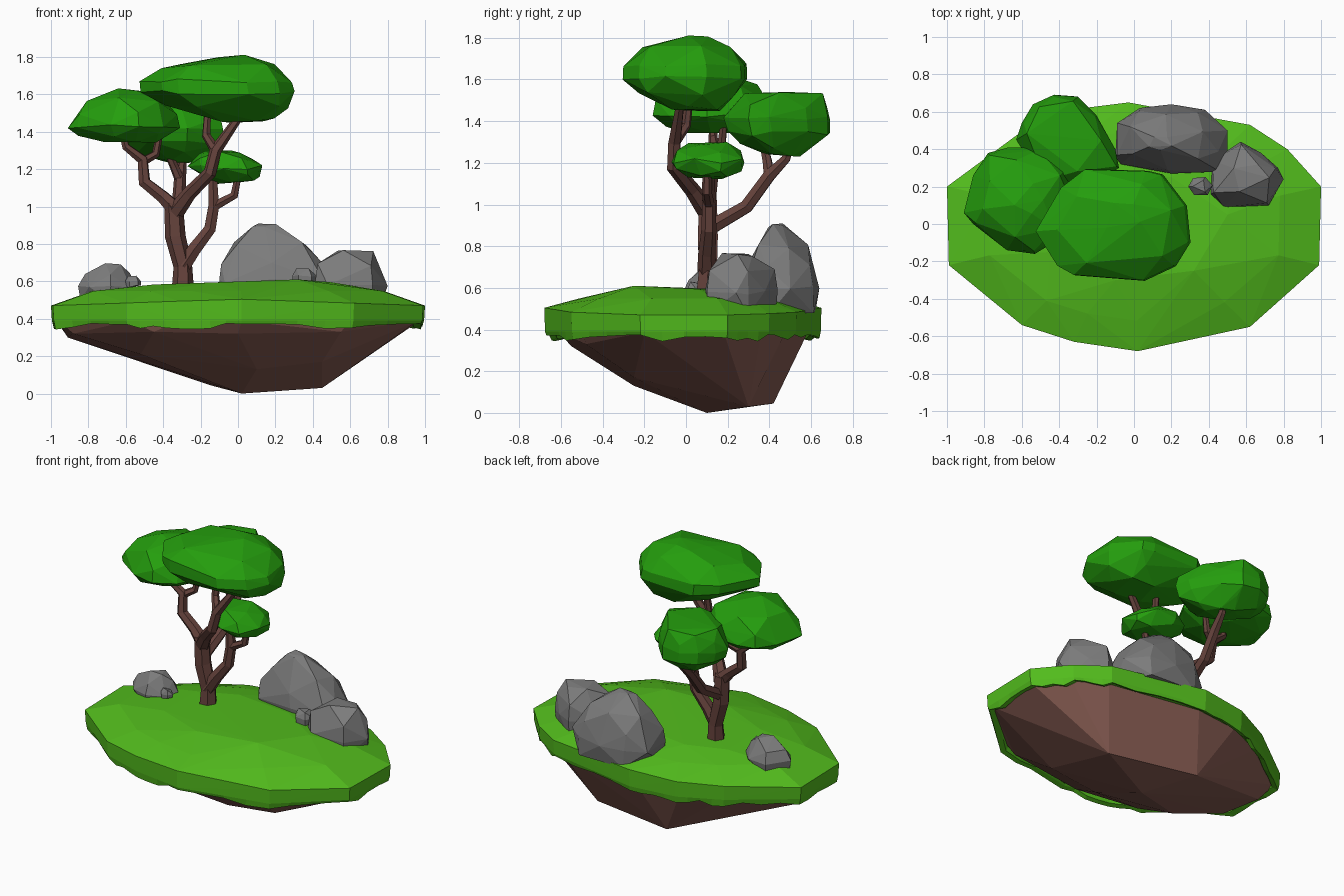
import bpy, bmesh, random
from mathutils import Vector

random.seed(4)


def material(name, rgb):
    m = bpy.data.materials.new(name)
    m.diffuse_color = (*rgb, 1)
    return m


LEAF = material("leaf_green", (0.018, 0.34, 0.004))
GRASS = material("grass_green", (0.085, 0.5, 0.012))
SOIL = material("soil_brown", (0.25, 0.11, 0.088))
BARK = material("bark_brown", (0.13, 0.055, 0.045))
STONE = material("stone_grey", (0.2, 0.2, 0.2))


def finish(name, bm, mat):
    bmesh.ops.recalc_face_normals(bm, faces=bm.faces)
    me = bpy.data.meshes.new(name)
    bm.to_mesh(me)
    bm.free()
    ob = bpy.data.objects.new(name, me)
    bpy.context.collection.objects.link(ob)
    me.materials.append(mat)
    return ob


def hull(name, points, mat):
    bm = bmesh.new()
    for p in points:
        bm.verts.new(p)
    res = bmesh.ops.convex_hull(bm, input=bm.verts)
    loose = {v for v in res["geom_interior"] if isinstance(v, bmesh.types.BMVert)}
    bmesh.ops.delete(bm, geom=list(loose), context="VERTS")
    return finish(name, bm, mat)


def blob(name, outline, levels, mat=STONE, jitter=0.012):
    """Faceted lump: plan outline repeated at levels of (z, scale, dx, dy)."""
    n = len(outline)
    cx = sum(p[0] for p in outline) / n
    cy = sum(p[1] for p in outline) / n
    pts = []
    for k, (z, s, dx, dy) in enumerate(levels):
        for i, (x, y) in enumerate(outline):
            if s < 0.96 and (i + k) % 2:      # fewer, larger facets away from the waist
                continue
            pts.append((cx + dx + (x - cx) * s, cy + dy + (y - cy) * s,
                        z + random.uniform(-jitter, jitter)))
    return hull(name, pts, mat)


# Grass slab with a low dome on top
rim = [(-1, .2), (-.99, -.22), (-.6, -.54), (-.32, -.63), (.02, -.68), (.62, -.55), (.99, -.22),
       (1, .2), (.82, .4), (.62, .53), (-.03, .65), (-.35, .61), (-.62, .48)]
pts = []
for x, y in rim:
    z = .505 - .035 * abs(x)
    pts += [(x, y, z), (x * .995, y * .995, .39), (x * .78, y * .76, .548)]
pts += [(-.45, -.15, .583), (-.1, -.3, .595), (.32, -.25, .61), (.5, .05, .595),
        (.2, .25, .59), (-.2, .3, .585), (-.45, .2, .58)]
hull("grass_top", pts, GRASS)

# Ragged fringe hanging below the slab
bm = bmesh.new()
rings = []
for i, (x, y) in enumerate(rim):
    a, b = Vector((x, y, 0)), Vector((*rim[(i + 1) % len(rim)], 0))
    for k in range(4):
        p = a.lerp(b, k / 4)
        zb = random.uniform(.34, .378)
        rings.append([bm.verts.new((p.x * s, p.y * s, z))
                      for s, z in ((.995, .39), (.985, zb), (.945, zb + .01), (.93, .39))])
for i, r in enumerate(rings):
    q = rings[(i + 1) % len(rings)]
    for j in range(3):
        bm.faces.new((r[j], q[j], q[j + 1], r[j + 1]))
finish("grass_fringe", bm, GRASS)

# Soil underside tapering to an off-centre keel
pts = [(x * .97, y * .9, .388) for x, y in rim] + [
    (-.91, .1, .30), (-.88, -.2, .32), (-.52, -.25, .21), (-.5, .25, .2),
    (.02, .1, 0), (.45, .3, .03), (-.15, .42, .045), (.1, -.25, .13), (.45, -.25, .17),
    (0, -.55, .32), (-.45, -.5, .33), (.55, -.48, .33)]
hull("soil_base", pts, SOIL)

# Tree: trunk and branches as tapered six-sided tubes (x, y, z, radius)
limbs = [
    [(-.295, .1, .55, .06), (-.295, .105, .68, .05), (-.335, .105, .84, .055), (-.345, .105, 1.02, .05)],
    [(-.295, .1, .68, .046), (-.235, .1, .77, .041), (-.15, .11, .88, .036), (-.13, .11, 1.0, .033),
     (-.135, .11, 1.16, .026)],
    [(-.13, .11, 1.0, .028), (-.02, .1, 1.06, .024), (0, .1, 1.16, .02)],
    [(-.34, .1, .99, .046), (-.4, .11, 1.05, .037), (-.5, .12, 1.13, .035), (-.51, .14, 1.25, .031),
     (-.6, .13, 1.32, .022), (-.62, .13, 1.4, .018)],
    [(-.51, .14, 1.24, .026), (-.44, .17, 1.28, .023), (-.42, .18, 1.38, .018)],
    [(-.335, .1, .97, .048), (-.26, .03, 1.07, .038), (-.15, -.06, 1.18, .035), (-.12, -.055, 1.3, .033),
     (0, -.03, 1.47, .022)],
    [(-.12, -.055, 1.3, .028), (-.17, 0, 1.38, .024), (-.16, .02, 1.54, .019)],
    [(-.335, .1, .88, .04), (-.32, .29, .99, .036), (-.31, .4, 1.14, .033), (-.3, .48, 1.22, .024),
     (-.3, .5, 1.3, .02)],
    [(-.31, .4, 1.14, .028), (-.34, .39, 1.21, .024), (-.38, .37, 1.3, .02)],
]
cu = bpy.data.curves.new("tree_trunk", "CURVE")
cu.dimensions = "3D"
cu.bevel_depth = 1
cu.bevel_resolution = 1
cu.use_fill_caps = True
for limb in limbs:
    sp = cu.splines.new("POLY")
    sp.use_smooth = False
    sp.points.add(len(limb) - 1)
    for p, (x, y, z, r) in zip(sp.points, limb):
        p.co = (x, y, z, 1)
        p.radius = r
tree = bpy.data.objects.new("tree_trunk", cu)
bpy.context.collection.objects.link(tree)
cu.materials.append(BARK)
bpy.context.view_layer.objects.active = tree
tree.select_set(True)
bpy.ops.object.convert(target="MESH")

# Foliage pads
blob("foliage_top",
     [(-.54, -.04), (-.42, -.23), (-.33, -.28), (.05, -.31), (.22, -.23), (.3, -.1), (.28, .1),
      (.15, .27), (.07, .29), (-.27, .3), (-.4, .2)],
     [(1.67, .97, 0, 0), (1.61, .98, .01, 0), (1.75, .74, .01, 0), (1.8, .25, .02, .04),
      (1.53, .8, .06, 0), (1.46, .38, .13, .05)], LEAF)
blob("foliage_left",
     [(-.91, .06), (-.86, .0), (-.68, -.14), (-.53, -.16), (-.4, -.08), (-.31, .1), (-.36, .3),
      (-.5, .41), (-.67, .41), (-.78, .38), (-.86, .26)],
     [(1.43, 1, 0, 0), (1.5, .95, 0, 0), (1.57, .75, .03, 0), (1.62, .28, .05, 0),
      (1.38, .84, .01, 0), (1.35, .5, .03, 0)], LEAF)
blob("foliage_back",
     [(-.63, .45), (-.6, .54), (-.54, .64), (-.43, .69), (-.3, .68), (-.2, .58), (-.1, .4),
      (-.08, .3), (-.27, .18), (-.48, .22)],
     [(1.41, 1, 0, 0), (1.47, .95, 0, 0), (1.53, .75, -.01, .03), (1.34, .96, 0, .01),
      (1.28, .72, .01, 0), (1.24, .35, .04, 0)], LEAF)
blob("foliage_small",
     [(-.27, .12), (-.2, -.0), (-.08, -.07), (.05, -.06), (.13, .04), (.12, .17), (.04, .27),
      (-.1, .28), (-.22, .22)],
     [(1.21, 1, 0, 0), (1.25, .9, -.02, 0), (1.29, .55, -.03, 0), (1.17, .92, .01, 0),
      (1.13, .55, .04, 0)], LEAF)

# Boulders
blob("boulder_large",
     [(-.1, .36), (-.09, .54), (.03, .62), (.2, .64), (.38, .61), (.5, .5), (.5, .38), (.46, .28),
      (.2, .27), (-.07, .32)],
     [(.48, .95, 0, .01), (.6, 1, 0, 0), (.7, .9, -.02, 0), (.8, .66, -.03, .01),
      (.9, .2, -.06, -.02)])
blob("boulder_right",
     [(.41, .16), (.42, .34), (.57, .44), (.68, .38), (.77, .3), (.8, .24), (.72, .1), (.48, .09)],
     [(.48, .95, 0, 0), (.58, 1, 0, 0), (.69, .92, 0, 0), (.755, .5, .02, 0)])
blob("boulder_left",
     [(-.86, .1), (-.8, .02), (-.68, -.02), (-.57, .04), (-.54, .14), (-.62, .23), (-.76, .24)],
     [(.5, .9, 0, 0), (.57, .97, 0, 0), (.64, .75, 0, 0), (.695, .35, .02, 0)], jitter=.006)


def pebble(name, x, y, z, r):
    blob(name, [(x - r, y), (x - .5 * r, y - .7 * r), (x + .6 * r, y - .7 * r), (x + r, y + .1 * r),
                (x + .4 * r, y + .8 * r), (x - .6 * r, y + .7 * r)],
         [(z - r * .6, .97, 0, 0), (z, 1, 0, 0), (z + r * .6, .65, 0, 0)], jitter=.005)


pebble("pebble_right", .355, .2, .63, .065)
pebble("pebble_left", -.56, .04, .6, .042)
